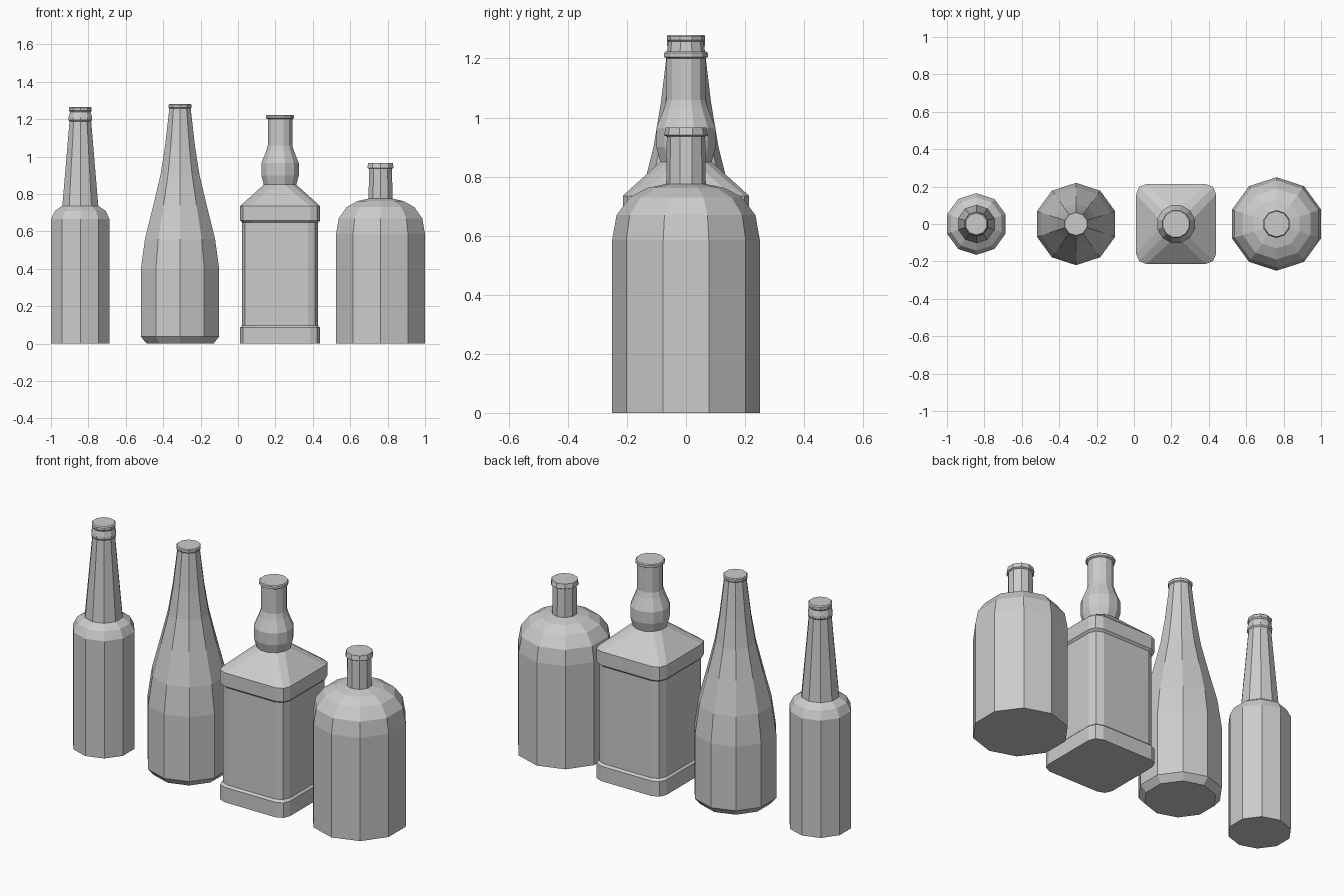
import bpy, bmesh
from math import sin, cos, pi, radians

if "Cube" in bpy.data.objects:
    bpy.data.objects.remove(bpy.data.objects["Cube"])


def circle_ring(r, z, angles):
    return [(r * cos(a), r * sin(a), z) for a in angles]


def square_ring(half, z, corner):
    # Rounded square, three points per corner
    pts = []
    for k in range(4):
        base = k * pi / 2
        c = half - corner
        cx = c if k in (0, 3) else -c
        cy = c if k < 2 else -c
        for j in range(3):
            a = base + j * pi / 4
            pts.append((cx + corner * cos(a), cy + corner * sin(a), z))
    return pts


def loft(name, x, rings):
    # Skin consecutive rings and cap both ends
    bm = bmesh.new()
    loops = [[bm.verts.new(p) for p in ring] for ring in rings]
    for a, b in zip(loops, loops[1:]):
        n = len(a)
        for i in range(n):
            j = (i + 1) % n
            bm.faces.new((a[i], a[j], b[j], b[i]))
    bm.faces.new(loops[0][::-1])
    bm.faces.new(loops[-1])
    mesh = bpy.data.meshes.new(name)
    bm.to_mesh(mesh)
    bm.free()
    obj = bpy.data.objects.new(name, mesh)
    obj.location.x = x
    bpy.context.collection.objects.link(obj)
    return obj


ten = [radians(90 + 36 * i) for i in range(10)]
twelve = [radians(15 + 30 * i) for i in range(12)]

# Ten-sided bottles: centre x and (radius, height) profile
round_bottles = {
    "long_neck_bottle": (-0.843, [
        (0.165, 0), (0.165, 0.665), (0.142, 0.71), (0.101, 0.737),
        (0.061, 1.188), (0.067, 1.195), (0.066, 1.21), (0.058, 1.238),
        (0.064, 1.245), (0.064, 1.26), (0.058, 1.266)]),
    "sloped_shoulder_bottle": (-0.31, [
        (0.188, 0), (0.22, 0.037), (0.22, 0.40), (0.197, 0.56),
        (0.150, 0.74), (0.110, 0.90), (0.085, 1.05), (0.060, 1.257),
        (0.065, 1.262), (0.065, 1.275), (0.061, 1.28)]),
    "domed_bottle": (0.762, [
        (0.25, 0), (0.25, 0.585), (0.235, 0.67), (0.190, 0.73),
        (0.130, 0.762), (0.067, 0.775), (0.065, 0.935),
        (0.074, 0.94), (0.069, 0.966)]),
}
for name, (x, profile) in round_bottles.items():
    loft(name, x, [circle_ring(r, z, ten) for r, z in profile])

# Square bottle: stepped body, sloped shoulder, bulbous round neck
body = [(0.214, 0), (0.214, 0.085), (0.203, 0.096), (0.203, 0.647),
        (0.214, 0.658), (0.214, 0.735)]
neck = [(0.09, 0.85), (0.104, 0.90), (0.104, 0.965), (0.077, 1.03),
        (0.068, 1.06), (0.068, 1.2), (0.077, 1.205), (0.077, 1.218),
        (0.072, 1.223)]
rings = [square_ring(h, z, 0.055) for h, z in body]
rings += [circle_ring(r, z, twelve) for r, z in neck]
loft("square_bottle", 0.225, rings)
